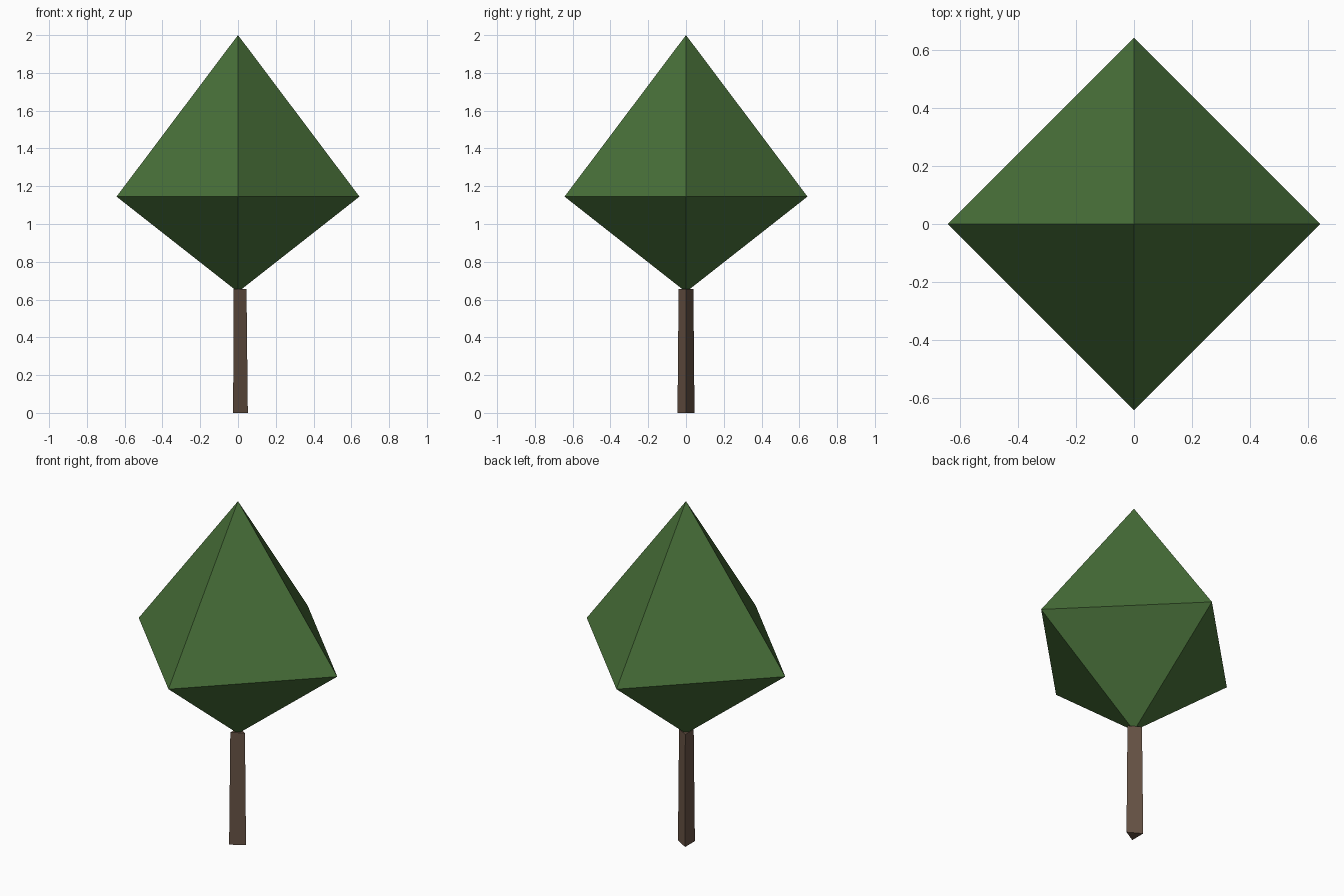
import bpy
import math

cube = bpy.data.objects.get("Cube")
if cube:
    bpy.data.objects.remove(cube, do_unlink=True)


def make_material(name, color):
    mat = bpy.data.materials.new(name)
    mat.use_nodes = True
    mat.diffuse_color = color
    mat.node_tree.nodes["Principled BSDF"].inputs["Base Color"].default_value = color
    return mat


def ring(sides, radius, z):
    """Corner points of a regular polygon, the first one on +x."""
    angles = [math.tau * i / sides for i in range(sides)]
    return [(radius * math.cos(a), radius * math.sin(a), z) for a in angles]


def make_object(name, verts, faces, mat):
    mesh = bpy.data.meshes.new(name)
    mesh.from_pydata(verts, [], faces)
    mesh.materials.append(mat)
    mesh.update()
    obj = bpy.data.objects.new(name, mesh)
    bpy.context.scene.collection.objects.link(obj)
    return obj


leaf_green = make_material("leaf green", (0.065, 0.162, 0.041, 1))
bark_brown = make_material("bark brown", (0.135, 0.086, 0.058, 1))

# Trunk: slightly tapered three-sided prism, tucked into the crown's tip
sides = 3
verts = ring(sides, 0.052, 0) + ring(sides, 0.045, 0.655)
faces = [(i, (i + 1) % sides, (i + 1) % sides + sides, i + sides) for i in range(sides)]
faces += [tuple(reversed(range(sides))), tuple(range(sides, 2 * sides))]
make_object("trunk", verts, faces, bark_brown)

# Crown: four-sided double pyramid, taller above its widest ring
sides = 4
verts = ring(sides, 0.643, 1.145) + [(0, 0, 2), (0, 0, 0.64)]
top, bottom = sides, sides + 1
faces = []
for i in range(sides):
    j = (i + 1) % sides
    faces += [(i, j, top), (j, i, bottom)]
make_object("crown", verts, faces, leaf_green)
